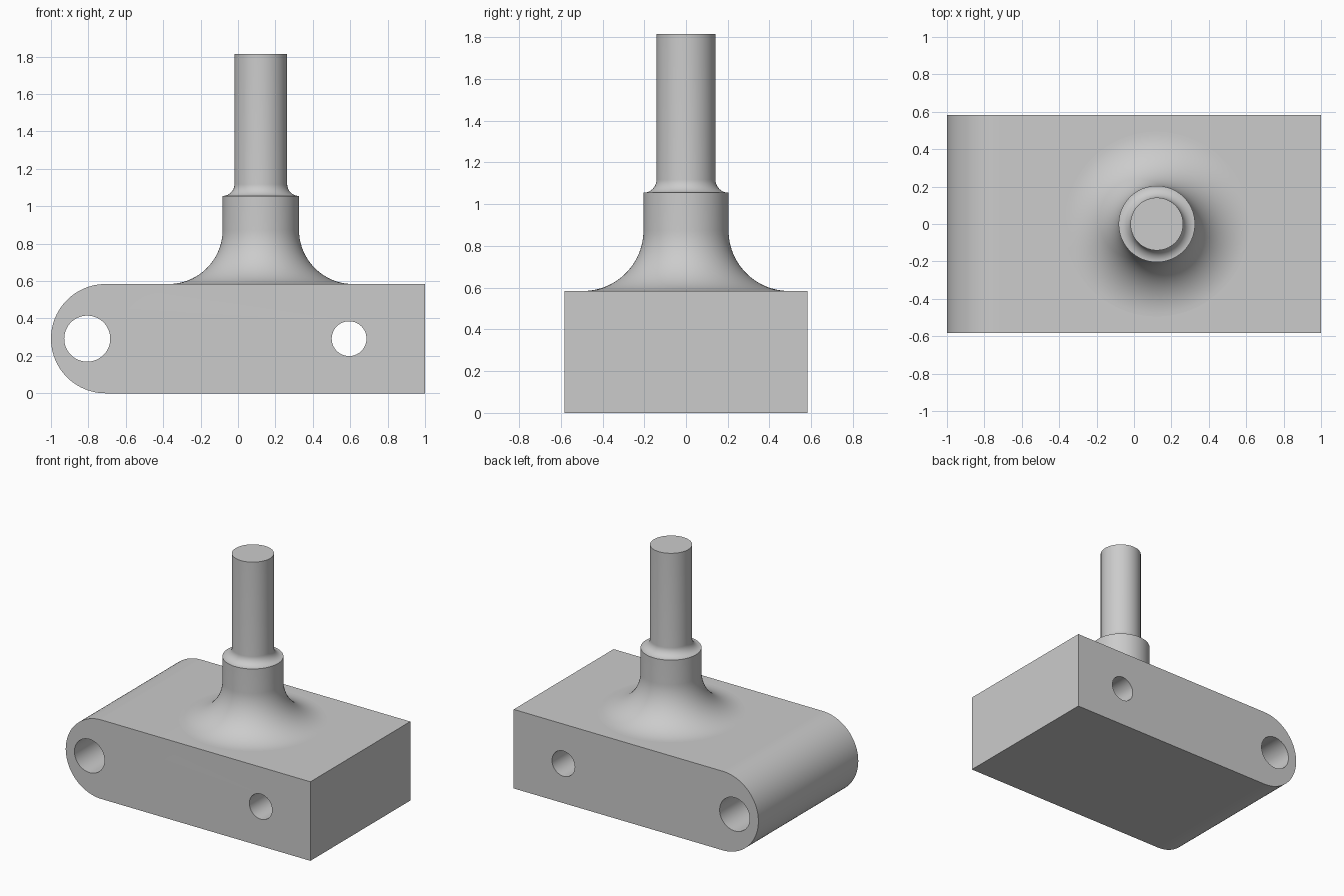
import bpy
import bmesh
from math import sin, cos, pi, radians
from mathutils import Vector, Matrix

old = bpy.data.objects.get("Cube")
if old:
    bpy.data.objects.remove(old, do_unlink=True)

HEIGHT = 0.584          # block height
HALF_DEPTH = 0.583      # block half depth
MID = HEIGHT / 2
POST_X = 0.122

grey = bpy.data.materials.new("plain grey")
grey.use_nodes = True
colour = (0.6, 0.6, 0.6, 1)
grey.diffuse_color = colour
grey.node_tree.nodes["Principled BSDF"].inputs["Base Color"].default_value = colour


def arc(cx, cy, r, start, end, steps):
    """Points along a circular arc, angles in degrees."""
    angles = [radians(start + (end - start) * i / steps) for i in range(steps + 1)]
    return [(cx + r * cos(a), cy + r * sin(a)) for a in angles]


def finish(obj):
    """Give the part its colour and smooth its curved faces."""
    obj.data.materials.clear()
    obj.data.materials.append(grey)
    bpy.ops.object.select_all(action='DESELECT')
    obj.select_set(True)
    bpy.context.view_layer.objects.active = obj
    bpy.ops.object.shade_smooth_by_angle(angle=radians(30))


def new_object(name, bm):
    bmesh.ops.recalc_face_normals(bm, faces=bm.faces)
    mesh = bpy.data.meshes.new(name)
    bm.to_mesh(mesh)
    bm.free()
    obj = bpy.data.objects.new(name, mesh)
    bpy.context.collection.objects.link(obj)
    finish(obj)
    return obj


# Block: side outline with two through holes, extruded along y
outline = [(1, 0), (1, HEIGHT)] + arc(-1 + MID, MID, MID, 90, 270, 48)
large_hole = arc(-0.806, MID, 0.123, 0, 360, 64)[:-1]
small_hole = arc(0.594, MID, 0.093, 0, 360, 64)[:-1]

curve = bpy.data.curves.new("block outline", 'CURVE')
curve.dimensions = '2D'
curve.fill_mode = 'BOTH'
curve.extrude = HALF_DEPTH
for loop in (outline, large_hole, small_hole):
    spline = curve.splines.new('POLY')
    spline.points.add(len(loop) - 1)
    for point, (x, z) in zip(spline.points, loop):
        point.co = (x, z, 0, 1)
    spline.use_cyclic_u = True

shape = bpy.data.objects.new("block outline", curve)
bpy.context.collection.objects.link(shape)
solid = bpy.data.meshes.new_from_object(
    shape.evaluated_get(bpy.context.evaluated_depsgraph_get()))
bpy.data.objects.remove(shape, do_unlink=True)

bm = bmesh.new()
bm.from_mesh(solid)
bpy.data.meshes.remove(solid)
bmesh.ops.remove_doubles(bm, verts=bm.verts, dist=1e-5)
bmesh.ops.transform(bm, matrix=Matrix.Rotation(pi / 2, 4, 'X'), verts=bm.verts)
new_object("block", bm)

# Post: flared foot, collar and shaft turned around a vertical axis
SHAFT_R, COLLAR_R, COLLAR_TOP, TOP = 0.141, 0.204, 1.055, 1.815
FLARE = 0.29
STEP = COLLAR_R - SHAFT_R
profile = [(COLLAR_R + FLARE, HEIGHT - 0.05)]
profile += arc(COLLAR_R + FLARE, HEIGHT + FLARE, FLARE, 270, 180, 24)
profile += arc(COLLAR_R, COLLAR_TOP + STEP, STEP, 270, 180, 12)
profile += [(SHAFT_R, TOP)]

bm = bmesh.new()
verts = [bm.verts.new((POST_X + r, 0, z)) for r, z in profile]
edges = [bm.edges.new(pair) for pair in zip(verts, verts[1:])]
bmesh.ops.spin(bm, geom=verts + edges, cent=Vector((POST_X, 0, 0)),
               axis=(0, 0, 1), angle=2 * pi, steps=96)
bmesh.ops.remove_doubles(bm, verts=bm.verts, dist=1e-5)
bmesh.ops.holes_fill(bm, edges=[e for e in bm.edges if e.is_boundary], sides=0)
new_object("post", bm)
